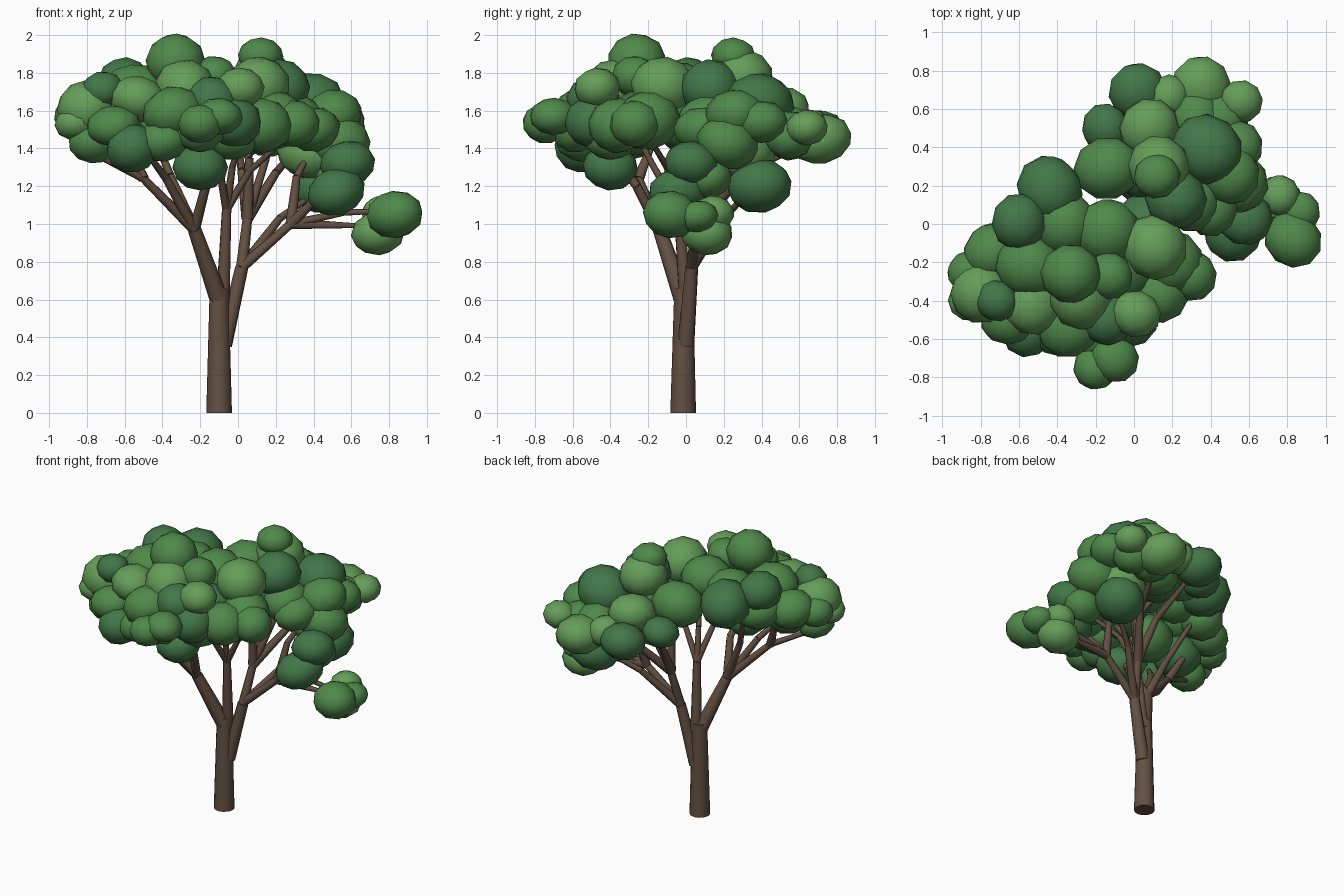
import bpy, bmesh, random
from mathutils import Vector, Matrix, Euler

random.seed(4)


def material(name, rgb):
    m = bpy.data.materials.new(name)
    m.diffuse_color = (*rgb, 1)
    return m


BARK = material("bark", (0.125, 0.08, 0.055))
GREENS = [material("leaf_dark", (0.055, 0.185, 0.065)),
          material("leaf_mid", (0.08, 0.25, 0.07)),
          material("leaf_light", (0.13, 0.34, 0.10))]


def finish(name, bm, mats, angle):
    me = bpy.data.meshes.new(name)
    bm.to_mesh(me)
    bm.free()
    for m in mats:
        me.materials.append(m)
    ob = bpy.data.objects.new(name, me)
    bpy.context.collection.objects.link(ob)
    bpy.ops.object.select_all(action='DESELECT')
    ob.select_set(True)
    bpy.context.view_layer.objects.active = ob
    bpy.ops.object.shade_smooth_by_angle(angle=angle)
    return ob


def limb(name, points, r0, r1, sides=8):
    """Tapered wooden limb made of one cone section per path step."""
    bm = bmesh.new()
    pts = [Vector(p) for p in points]
    n = len(pts) - 1
    for i, (a, b) in enumerate(zip(pts, pts[1:])):
        d = b - a
        rot = d.to_track_quat('Z', 'Y').to_matrix().to_4x4()
        bmesh.ops.create_cone(
            bm, cap_ends=True, segments=sides, depth=d.length,
            radius1=r0 + (r1 - r0) * i / n, radius2=r0 + (r1 - r0) * (i + 1) / n,
            matrix=Matrix.Translation((a + b) / 2) @ rot)
    finish(name, bm, [BARK], 0.9)


def foliage(name, clumps):
    """Slightly squashed leaf clumps: x, y, z, radius, tone (0 dark - 2 light)."""
    bm = bmesh.new()
    for x, y, z, r, tone in clumps:
        old = set(bm.faces)
        turn = Euler((random.uniform(-.25, .25), random.uniform(-.25, .25),
                      random.uniform(0, 6))).to_matrix().to_4x4()
        size = Matrix.Diagonal((r * random.uniform(.98, 1.1), r,
                                r * random.uniform(.8, .96), 1))
        bmesh.ops.create_icosphere(bm, subdivisions=2, radius=1.03,
                                   matrix=Matrix.Translation((x, y, z)) @ turn @ size)
        for f in bm.faces:
            if f not in old:
                f.material_index = tone
    finish(name, bm, GREENS, 1.2)


# Trunk and the three main boughs
limb("trunk", [(-.1, -.015, 0), (-.1, -.012, .66)], .068, .05, 12)
fork_w, fork_e, fork_n = (-.23, -.14, .97), (.02, .03, .77), (.05, .1, 1.03)
limb("west_bough", [(-.1, -.015, .6), fork_w], .05, .036)
limb("east_bough", [(-.075, 0, .36), fork_e], .046, .036)
limb("middle_bough", [(-.08, 0, .6), (-.06, -.04, 1.08)], .038, .026)

# Branches and twigs, listed by the fork they leave from
mid, elbow = (-.06, -.04, 1.08), (.28, .05, 1.0)
branches = {
    "west_branch": (.03, .014, [
        [fork_w, (-.5, -.25, 1.24), (-.78, -.35, 1.38)],
        [fork_w, (-.38, -.28, 1.24), (-.5, -.45, 1.4)],
        [fork_w, (-.17, -.26, 1.2), (-.2, -.42, 1.4), (-.18, -.6, 1.52)],
        [fork_w, (-.36, -.1, 1.26), (-.5, .05, 1.6)],
        [(-.5, -.25, 1.24), (-.62, -.15, 1.5)]]),
    "middle_branch": (.024, .012, [
        [mid, (-.03, -.1, 1.3), (.05, -.25, 1.55)],
        [mid, (-.1, -.17, 1.3), (-.12, -.3, 1.55)],
        [mid, (.06, -.08, 1.28), (.25, -.2, 1.45)]]),
    "north_branch": (.032, .014, [
        [fork_e, fork_n, (.15, .2, 1.35), (.15, .28, 1.65)],
        [fork_n, (.02, .25, 1.28), (0, .55, 1.45)],
        [fork_n, (.2, .3, 1.27), (.33, .62, 1.42)],
        [fork_n, (.06, .08, 1.35), (-.1, .2, 1.6)]]),
    "east_branch": (.03, .012, [
        [fork_e, elbow, (.56, .06, 1.06), (.82, .0, 1.07)],
        [elbow, (.65, .09, .99)],
        [elbow, (.31, .12, 1.25), (.4, .2, 1.42)],
        [fork_e, (.22, .2, 1.03), (.46, .36, 1.2)],
        [elbow, (.4, .0, 1.12), (.52, .0, 1.25)]]),
}
for kind, (r0, r1, paths) in branches.items():
    for i, path in enumerate(paths):
        limb(f"{kind}_{i + 1}", path, r0, r1, 7)

# Leaf clumps at the back of the crown
foliage("foliage_north", [
    (.02, .69, 1.48, .15, 0), (.35, .71, 1.45, .155, 2), (.56, .64, 1.51, .11, 2),
    (-.15, .5, 1.52, .12, 0), (.18, .66, 1.5, .11, 2), (.08, .5, 1.6, .15, 2),
    (.38, .39, 1.64, .175, 0), (-.14, .29, 1.64, .16, 1), (.12, .25, 1.89, .115, 1),
    (.13, .3, 1.78, .16, 2), (.22, .13, 1.72, .155, 0), (.54, .4, 1.54, .13, 1),
    (.32, .55, 1.48, .15, 1), (.05, .3, 1.55, .16, 0), (.17, .42, 1.48, .15, 1),
    (.46, .55, 1.47, .13, 1)])

# Right side of the crown and the low outlying clumps
foliage("foliage_east", [
    (.53, .22, 1.43, .16, 1), (.5, .26, 1.58, .155, 1), (.38, .3, 1.38, .165, 2),
    (.45, .39, 1.2, .16, 0), (.58, .03, 1.32, .14, 0), (.52, -.04, 1.17, .15, 0),
    (.4, .09, 1.5, .14, 1), (.83, -.08, 1.05, .14, 1), (.74, .11, .95, .135, 2),
    (.76, .15, 1.06, .105, 2), (.87, .06, 1.04, .1, 1), (.54, .12, 1.24, .12, 1),
    (.3, .12, 1.55, .15, 1)])

# Left side of the crown
foliage("foliage_west", [
    (-.44, .18, 1.68, .165, 0), (-.6, .01, 1.75, .14, 0), (-.8, -.36, 1.61, .155, 2),
    (-.72, -.4, 1.71, .105, 0), (-.74, -.14, 1.6, .14, 1), (-.86, -.25, 1.57, .11, 1),
    (-.66, -.5, 1.52, .13, 1), (-.56, -.55, 1.4, .135, 0), (-.77, -.38, 1.43, .125, 1),
    (-.86, -.4, 1.53, .105, 2), (-.55, -.22, 1.7, .16, 1), (-.53, -.42, 1.66, .15, 2),
    (-.62, -.3, 1.48, .16, 0), (-.36, 0, 1.68, .16, 1), (-.58, 0, 1.6, .14, 1)])

# Front and centre of the crown
foliage("foliage_south", [
    (-.33, -.26, 1.86, .155, 1), (.11, -.12, 1.73, .165, 2), (-.2, -.75, 1.53, .115, 1),
    (-.1, -.7, 1.57, .12, 1), (.01, -.47, 1.72, .12, 2), (-.14, -.49, 1.65, .14, 0),
    (-.34, -.53, 1.59, .16, 1), (.3, -.27, 1.53, .13, 1), (.13, -.36, 1.52, .155, 1),
    (-.2, -.4, 1.3, .145, 0), (-.13, -.27, 1.78, .12, 1), (-.02, -.5, 1.54, .14, 0),
    (-.4, -.55, 1.44, .135, 1), (-.28, -.38, 1.72, .16, 2), (-.06, -.24, 1.55, .17, 0),
    (-.14, -.04, 1.7, .17, 1), (.06, 0, 1.52, .16, 0), (-.36, -.3, 1.52, .17, 1),
    (.2, -.2, 1.55, .16, 1), (-.04, -.4, 1.46, .14, 1), (-.2, -.58, 1.5, .13, 1)])
